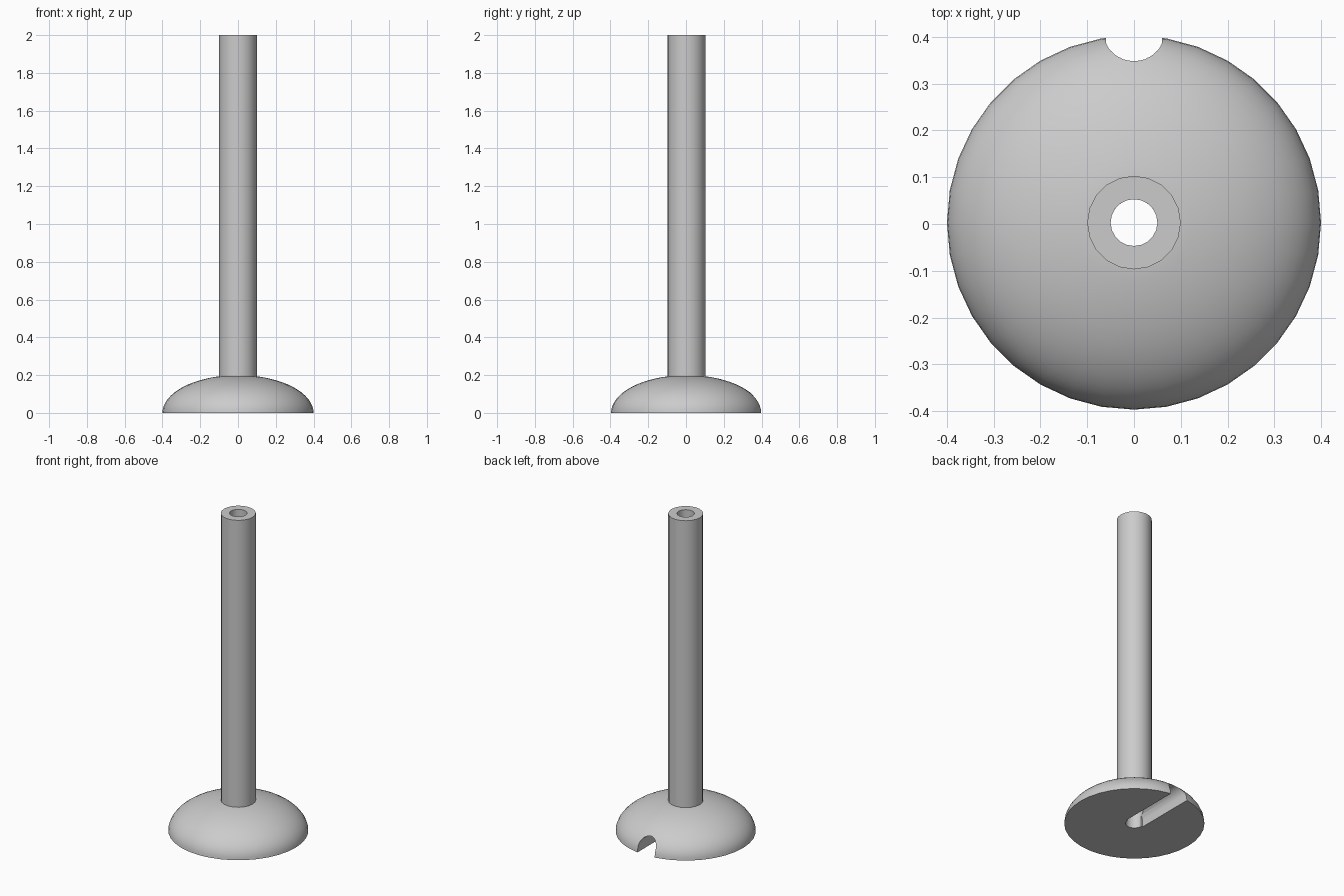
import bpy, bmesh
from math import sin, cos, pi, radians

CENTRE_Y = 0.003
BORE = 0.05

cube = bpy.data.objects.get("Cube")
if cube:
    bpy.data.objects.remove(cube, do_unlink=True)

grey = bpy.data.materials.new("plain grey")
grey.use_nodes = True
colour = (0.6, 0.6, 0.6, 1)
grey.diffuse_color = colour
grey.node_tree.nodes["Principled BSDF"].inputs["Base Color"].default_value = colour


def add_object(name, bm):
    bmesh.ops.recalc_face_normals(bm, faces=bm.faces[:])
    mesh = bpy.data.meshes.new(name)
    bm.to_mesh(mesh)
    bm.free()
    mesh.materials.append(grey)
    obj = bpy.data.objects.new(name, mesh)
    obj.location.y = CENTRE_Y
    bpy.context.collection.objects.link(obj)
    return obj


def lathe(name, profile, sides):
    """Revolve a closed (radius, height) profile around z."""
    bm = bmesh.new()
    rings = [[bm.verts.new((r * cos(2 * pi * i / sides), r * sin(2 * pi * i / sides), z))
              for r, z in profile] for i in range(sides)]
    n = len(profile)
    for i in range(sides):
        a, b = rings[i], rings[(i + 1) % sides]
        for j in range(n):
            k = (j + 1) % n
            bm.faces.new((a[j], b[j], b[k], a[k]))
    return add_object(name, bm)


def select(obj):
    bpy.ops.object.select_all(action='DESELECT')
    obj.select_set(True)
    bpy.context.view_layer.objects.active = obj


# Domed base with a central bore
dome = [(0.4 * cos(t), 0.2 * sin(t)) for t in (radians(77 * i / 14) for i in range(15))]
base = lathe("domed_base", [(BORE, 0)] + dome + [(BORE, dome[-1][1])], 36)

# Hollow upright tube
tube = lathe("upright_tube", [(BORE, 0.19), (0.1, 0.19), (0.1, 2), (BORE, 2)], 20)

# Arched cable channel running from the bore out through the back
bm = bmesh.new()
arch = [(0.06, -0.1)] + [(0.06 * cos(pi * i / 16), 0.04 + 0.06 * sin(pi * i / 16))
                         for i in range(17)] + [(-0.06, -0.1)]
end = bm.faces.new([bm.verts.new((x, 0, z)) for x, z in arch])
moved = bmesh.ops.extrude_face_region(bm, geom=[end], use_keep_orig=True)["geom"]
bmesh.ops.translate(bm, vec=(0, 0.6, 0), verts=[v for v in moved if isinstance(v, bmesh.types.BMVert)])
cutter = add_object("channel_cutter", bm)
cutter.hide_render = True

cut = base.modifiers.new("cable_channel", 'BOOLEAN')
cut.operation = 'DIFFERENCE'
cut.solver = 'EXACT'
cut.object = cutter
select(base)
bpy.ops.object.modifier_apply(modifier=cut.name)
bpy.data.objects.remove(cutter, do_unlink=True)

# Smooth curves, crisp rims
for part in (base, tube):
    select(part)
    bpy.ops.object.shade_smooth_by_angle(angle=radians(30))
